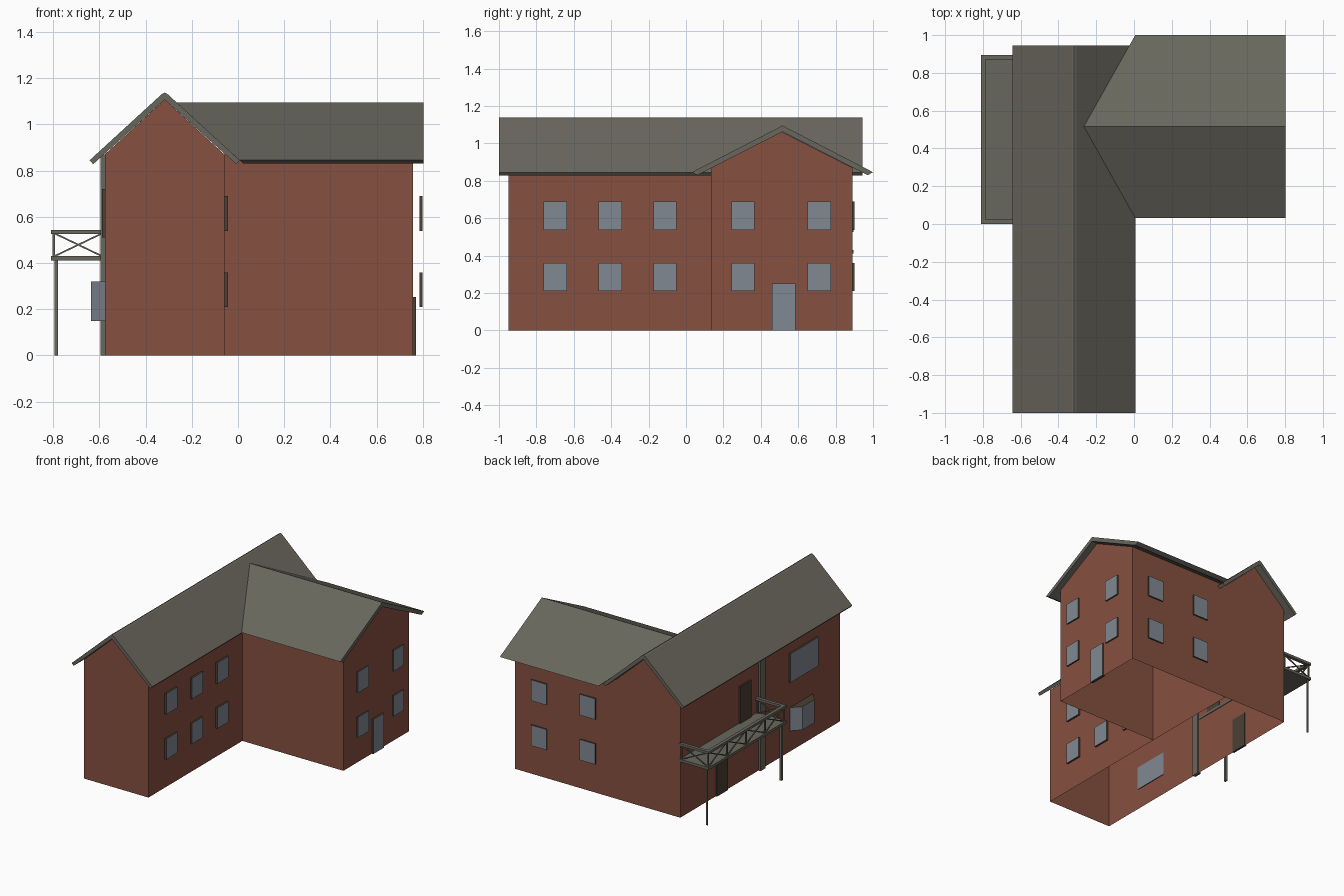
import bpy, bmesh
from mathutils import Vector

if "Cube" in bpy.data.objects:
    bpy.data.objects.remove(bpy.data.objects["Cube"])


def material(name, rgb):
    m = bpy.data.materials.new(name)
    m.diffuse_color = (*rgb, 1)
    m.use_nodes = True
    m.node_tree.nodes["Principled BSDF"].inputs["Base Color"].default_value = m.diffuse_color
    return m


BRICK = material("brick", (0.24, 0.08, 0.05))
ROOF = material("roof_grey", (0.14, 0.135, 0.11))
GLASS = material("glass", (0.22, 0.25, 0.29))
WOOD = material("dark_wood", (0.07, 0.05, 0.035))


def mesh_object(name, bm, *mats):
    me = bpy.data.meshes.new(name)
    bm.to_mesh(me)
    bm.free()
    for m in mats:
        me.materials.append(m)
    ob = bpy.data.objects.new(name, me)
    bpy.context.collection.objects.link(ob)
    return ob


def loft(name, ring_a, ring_b, mat):
    """Closed solid between two matching outlines."""
    bm = bmesh.new()
    a = [bm.verts.new(p) for p in ring_a]
    b = [bm.verts.new(p) for p in ring_b]
    n = len(a)
    for i in range(n):
        bm.faces.new((a[i], a[(i + 1) % n], b[(i + 1) % n], b[i]))
    bm.faces.new(a)
    bm.faces.new(b)
    bmesh.ops.recalc_face_normals(bm, faces=bm.faces)
    return mesh_object(name, bm, mat)


def box(name, x, y, z, mat, face=None):
    """Box from (min, max) ranges; the side pointing along `face` is glazed."""
    bm = bmesh.new()
    bmesh.ops.create_cube(bm, size=1)
    for v in bm.verts:
        v.co = [r[0] if c < 0 else r[1] for c, r in zip(v.co, (x, y, z))]
    bm.normal_update()
    if face:
        for f in bm.faces:
            f.material_index = int(f.normal.dot(Vector(face)) > 0.9)
    return mesh_object(name, bm, mat, GLASS)


def bar(name, p, q, r, mat=ROOF):
    """Thin square bar between two points."""
    p, q = Vector(p), Vector(q)
    bm = bmesh.new()
    bmesh.ops.create_cube(bm, size=1)
    rot = (q - p).to_track_quat('Z', 'Y')
    for v in bm.verts:
        v.co = (p + q) / 2 + rot @ Vector((v.co.x * r, v.co.y * r, v.co.z * (q - p).length))
    return mesh_object(name, bm, mat)


# Brick shells, open underneath
def shell(name, polys):
    bm = bmesh.new()
    for poly in polys:
        bm.faces.new([bm.verts.new(p) for p in poly])
    bmesh.ops.remove_doubles(bm, verts=bm.verts, dist=1e-4)
    bmesh.ops.recalc_face_normals(bm, faces=bm.faces)
    return mesh_object(name, bm, BRICK)


XL, XI, XR = -0.577, -0.058, 0.758      # left wall, inner wall, right end
YF, YI, YB = -0.95, 0.133, 0.89         # front end, inner wall, back wall
XM, YM = -0.3175, 0.512                 # ridge lines
EAVE = 0.87


def gable_x(y):
    return [(XL, y, 0), (XI, y, 0), (XI, y, EAVE), (XM, y, 1.107), (XL, y, EAVE)]


def side_x(x):
    return [(x, YF, 0), (x, YB, 0), (x, YB, EAVE), (x, YF, EAVE)]


def side_y(y):
    return [(XI, y, 0), (XR, y, 0), (XR, y, EAVE), (XI, y, EAVE)]


shell("main_wing_walls", [gable_x(YF), gable_x(YB), side_x(XL), side_x(XI)])
shell("cross_wing_walls", [side_y(YI), side_y(YB),
      [(XR, YI, 0), (XR, YB, 0), (XR, YB, EAVE), (XR, YM, 1.062), (XR, YI, EAVE)]])


# Gabled roofs: half profile (offset from ridge, height), mirrored
def chevron(half):
    return half + [(-d, z) for d, z in reversed(half) if d]


def roof_outline(top, tip, bottom, under):
    return [(-tip[0], tip[1]), (-0.012, top - 0.006), (0, top), (0.012, top - 0.006), tip,
            bottom, (0, under), (-bottom[0], bottom[1])]


main = roof_outline(1.138, (0.325, 0.845), (0.31, 0.828), 1.107)
loft("main_roof", [(XM + d, -1, z) for d, z in main], [(XM + d, 0.944, z) for d, z in main], ROOF)
# The cross roof is trimmed on the slope of the main roof to form the valleys
cross = roof_outline(1.095, (0.484, 0.846), (0.455, 0.83), 1.062)
loft("cross_roof", [(XM + (1.142 - z) / 0.913, YM + 0.004 + d, z) for d, z in cross],
     [(0.803, YM + 0.004 + d, z) for d, z in cross], ROOF)

# Windows and doors on the right and back
W = 0.0625
for i, z in enumerate(((0.21, 0.36), (0.538, 0.69))):
    for j, y in enumerate((-0.70, -0.405, -0.112)):
        box(f"main_window_{i}_{j}", (XI - 0.003, XI + 0.014), (y - W, y + W), z, WOOD, (1, 0, 0))
    for j, y in enumerate((0.305, 0.712)):
        box(f"end_window_{i}_{j}", (0.787, 0.80), (y - W, y + W), z, WOOD, (1, 0, 0))
    for j, x in enumerate((0.56, 0.165)):
        box(f"back_window_{i}_{j}", (x - W, x + W), (YB - 0.003, YB + 0.011), z, WOOD, (0, 1, 0))
box("end_door", (XR - 0.01, XR + 0.012), (0.46, 0.585), (0, 0.252), WOOD, (1, 0, 0))

# Left side: large window, bay window, doors, wall pillar
box("large_window", (XL - 0.013, XL + 0.003), (-0.685, -0.363), (0.51, 0.72), WOOD, (-1, 0, 0))
bay = [(XL + 0.005, -0.37), (-0.636, -0.435), (-0.636, -0.575), (XL + 0.005, -0.645)]
ob = loft("bay_window", [(x, y, 0.15) for x, y in bay], [(x, y, 0.32) for x, y in bay], GLASS)
ob.data.materials.append(WOOD)
for f in ob.data.polygons:
    f.material_index = int(abs(f.normal.z) > 0.9)
box("ground_door", (XL - 0.01, XL + 0.005), (0.352, 0.48), (0, 0.252), WOOD)
box("balcony_door", (XL - 0.01, XL + 0.005), (0.085, 0.212), (0.43, 0.70), WOOD)
box("wall_pillar", (-0.595, XL + 0.007), (-0.065, -0.01), (0, 0.87), ROOF)

# Balcony deck, posts and top rails
BX, BY0, BY1 = -0.81, 0.0, 0.896
box("balcony_deck", (BX, XL + 0.005), (BY0, BY1), (0.411, 0.43), ROOF)
box("outer_rail", (BX, BX + 0.024), (BY0, BY1), (0.526, 0.544), ROOF)
for i, y in enumerate((BY0, BY1 - 0.024)):
    box(f"side_rail_{i}", (BX + 0.024, XL + 0.005), (y, y + 0.024), (0.526, 0.544), ROOF)
    box(f"balcony_post_{i}", (-0.795, -0.78), (y + 0.014 - 0.005 * i, y + 0.029 - 0.02 * i + 0.005), (0, 0.415), ROOF)


# Crossed braces and uprights between deck and rail
def panel(name, a, b):
    (ax, ay), (bx, by) = a, b
    lo, hi = 0.428, 0.53
    bar(name + "_brace_a", (ax, ay, lo), (bx, by, hi), 0.007)
    bar(name + "_brace_b", (ax, ay, hi), (bx, by, lo), 0.007)
    for k, (x, y) in enumerate((a, b)):
        bar(f"{name}_upright_{k}", (x, y, lo), (x, y, hi), 0.009)


OX, Y0, Y1 = BX + 0.012, BY0 + 0.012, BY1 - 0.012
for i, y in enumerate((Y0, Y1)):
    panel(f"side_panel_{i}", (OX, y), (XL - 0.008, y))
step = (Y1 - Y0) / 4
for i in range(4):
    panel(f"outer_panel_{i}", (OX, Y0 + i * step), (OX, Y0 + (i + 1) * step))
